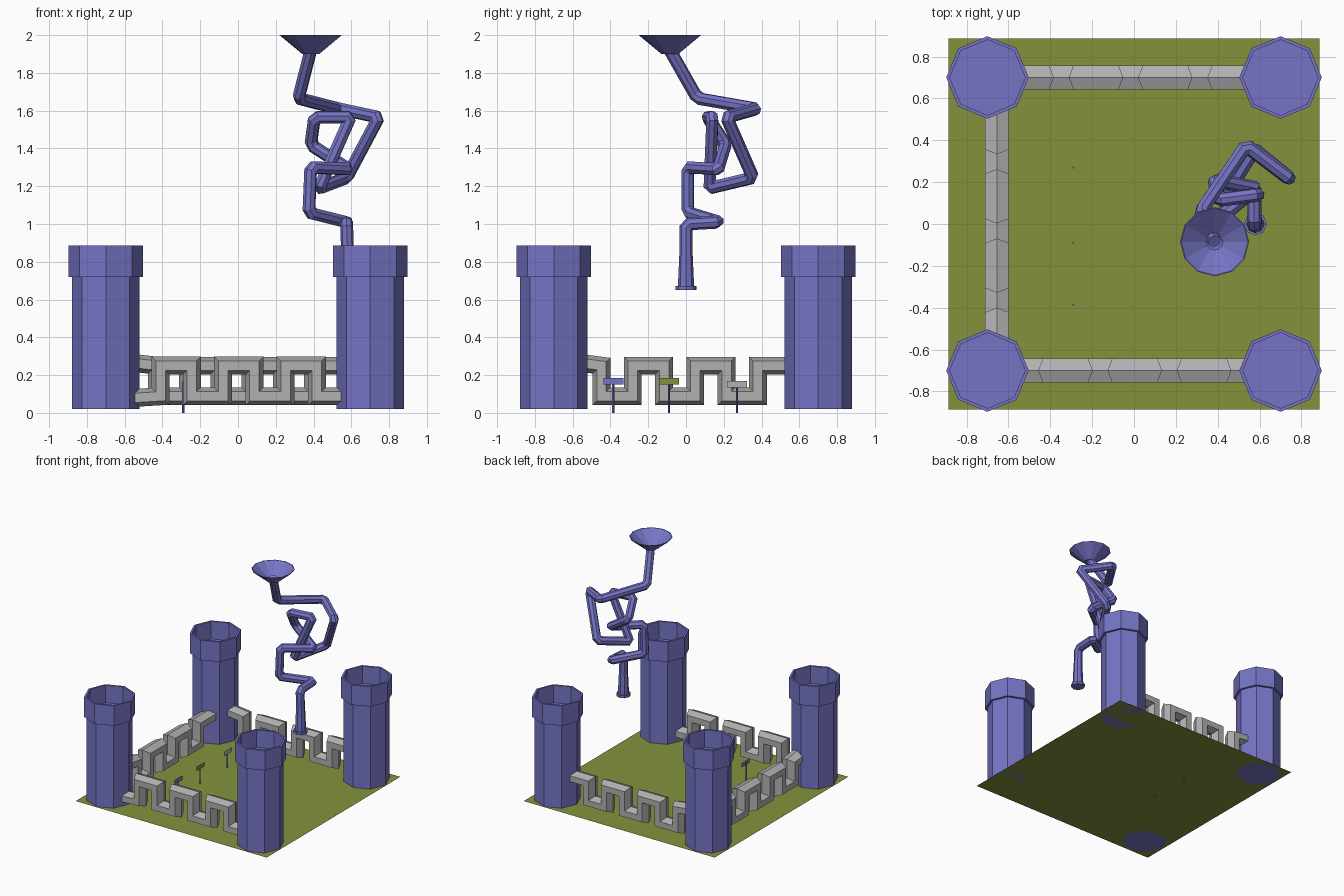
import bpy, bmesh, math
from mathutils import Vector

if "Cube" in bpy.data.objects:
    bpy.data.objects.remove(bpy.data.objects["Cube"])


def material(name, rgb):
    m = bpy.data.materials.new(name)
    m.diffuse_color = (*rgb, 1)
    m.use_nodes = True
    m.node_tree.nodes["Principled BSDF"].inputs["Base Color"].default_value = m.diffuse_color
    return m


BLUE = material("periwinkle blue", (0.18, 0.175, 0.56))
GREEN = material("olive green", (0.23, 0.29, 0.045))
GREY = material("stone grey", (0.44, 0.44, 0.44))


def finish(name, bm, mat):
    bmesh.ops.recalc_face_normals(bm, faces=bm.faces)
    me = bpy.data.meshes.new(name)
    bm.to_mesh(me)
    bm.free()
    me.materials.append(mat)
    ob = bpy.data.objects.new(name, me)
    bpy.context.collection.objects.link(ob)
    return ob


def skin(bm, rings, cap_start=True, cap_end=True):
    """Join successive rings of points with quads."""
    vs = [[bm.verts.new(p) for p in r] for r in rings]
    n = len(vs[0])
    for a, b in zip(vs, vs[1:]):
        for i in range(n):
            j = (i + 1) % n
            bm.faces.new((a[i], a[j], b[j], b[i]))
    if cap_start:
        bm.faces.new(vs[0][::-1])
    if cap_end:
        bm.faces.new(vs[-1])


def lathe(name, profile, sides, center, mat):
    """Stack of regular rings from (radius, z) pairs."""
    bm = bmesh.new()
    cx, cy = center
    ang = [2 * math.pi * i / sides for i in range(sides)]
    skin(bm, [[Vector((cx + r * math.cos(a), cy + r * math.sin(a), z)) for a in ang]
              for r, z in profile])
    return finish(name, bm, mat)


def sweep(name, path, ring, mat):
    """Slide the first ring along the path with mitred corners."""
    rings = [ring]
    for i in range(1, len(path)):
        d = (path[i] - path[i - 1]).normalized()
        n = d
        if i < len(path) - 1:
            n = (d + (path[i + 1] - path[i]).normalized()).normalized()
        ring = [v + d * ((path[i] - v).dot(n) / d.dot(n)) for v in ring]
        rings.append(ring)
    bm = bmesh.new()
    skin(bm, rings)
    return finish(name, bm, mat)


def chamfer(points, cut):
    """Replace each inner corner by two points."""
    out = [points[0]]
    for a, p, b in zip(points, points[1:], points[2:]):
        out += [p + (a - p).normalized() * cut, p + (b - p).normalized() * cut]
    return out + [points[-1]]


# lawn
bm = bmesh.new()
bmesh.ops.create_grid(bm, x_segments=1, y_segments=1, size=0.885)
bmesh.ops.translate(bm, verts=bm.verts, vec=(0, 0, 0.02))
lawn = finish("lawn", bm, GREEN)

# four corner towers with a hollow collar
tower_profile = [(0.178, 0.02), (0.178, 0.72), (0.197, 0.72), (0.197, 0.887),
                 (0.18, 0.887), (0.18, 0.74)]
for sx, side in ((-1, "left"), (1, "right")):
    for sy, end in ((-1, "front"), (1, "back")):
        lathe(f"tower_{end}_{side}", tower_profile, 8, (sx * 0.7, sy * 0.7), BLUE)

# battlement walls: a six-sided bar following a square wave
HIGH, LOW = 0.25, 0.088
SECTION = [(0, 0.0475), (0.0575, 0.025), (0.0575, -0.025),
           (0, -0.0475), (-0.0575, -0.025), (-0.0575, 0.025)]


def wall(name, first, starts_high, along, origin):
    up = Vector((0, 0, 1))
    across = up.cross(along)
    z = HIGH if starts_high else LOW
    slant = 0.02 if starts_high else -0.012
    pts = [(-0.6, z + slant)]
    for i in range(6):
        s = first + 0.1655 * i
        pts.append((s, z))
        z = HIGH + LOW - z
        pts.append((s, z))
    pts.append((0.6, z))
    path = [origin + along * s + up * h for s, h in pts]
    sweep(name, path, [path[0] + across * a + up * b for a, b in SECTION], GREY)


X, Y = Vector((1, 0, 0)), Vector((0, 1, 0))
wall("wall_front", -0.41, False, X, Vector((0, -0.7, 0)))
wall("wall_back", -0.43, True, X, Vector((0, 0.7, 0)))
wall("wall_left", -0.447, True, Y, Vector((-0.655, 0, 0)))

# crooked pipe
corners = [Vector(p) for p in (
    (0.58, 0, 0.85), (0.575, 0, 1.0), (0.575, 0.175, 1.01), (0.375, 0.01, 1.06),
    (0.385, 0.01, 1.30), (0.585, 0.17, 1.29), (0.385, 0.21, 1.42), (0.405, 0.115, 1.565),
    (0.595, 0.14, 1.565), (0.43, 0.125, 1.19), (0.575, 0.355, 1.245), (0.745, 0.215, 1.565),
    (0.535, 0.375, 1.61), (0.32, 0.06, 1.665), (0.385, -0.085, 1.92))]
path = chamfer(corners, 0.022)
R = 0.034
ring = [path[0] + Vector((R * math.cos(a), R * math.sin(a), 0))
        for a in (math.pi * i / 4 for i in range(8))]
sweep("crooked_pipe", path, ring, BLUE)

# pipe foot with a flange
lathe("pipe_foot", [(0.055, 0.65), (0.055, 0.672), (0.043, 0.672), (0.034, 0.87)],
      8, (0.58, 0), BLUE)

# funnel on top
lathe("funnel", [(0.045, 1.9), (0.165, 2.0), (0.16, 2.0), (0.04, 1.906)],
      12, (0.385, -0.085), BLUE)

# three little garden signs, plates facing right
for i, (y, z, mat) in enumerate(((-0.385, 0.167, BLUE), (-0.09, 0.167, GREEN),
                                 (0.27, 0.152, GREY)), 1):
    lathe(f"sign_post_{i}", [(0.006, 0), (0.006, z)], 4, (-0.29, y), BLUE)
    bm = bmesh.new()
    bm.faces.new([bm.verts.new((-0.283, y + a * 0.053, z + b * 0.018))
                  for a, b in ((-1, -1), (1, -1), (1, 1), (-1, 1))])
    finish(f"sign_plate_{i}", bm, mat)
